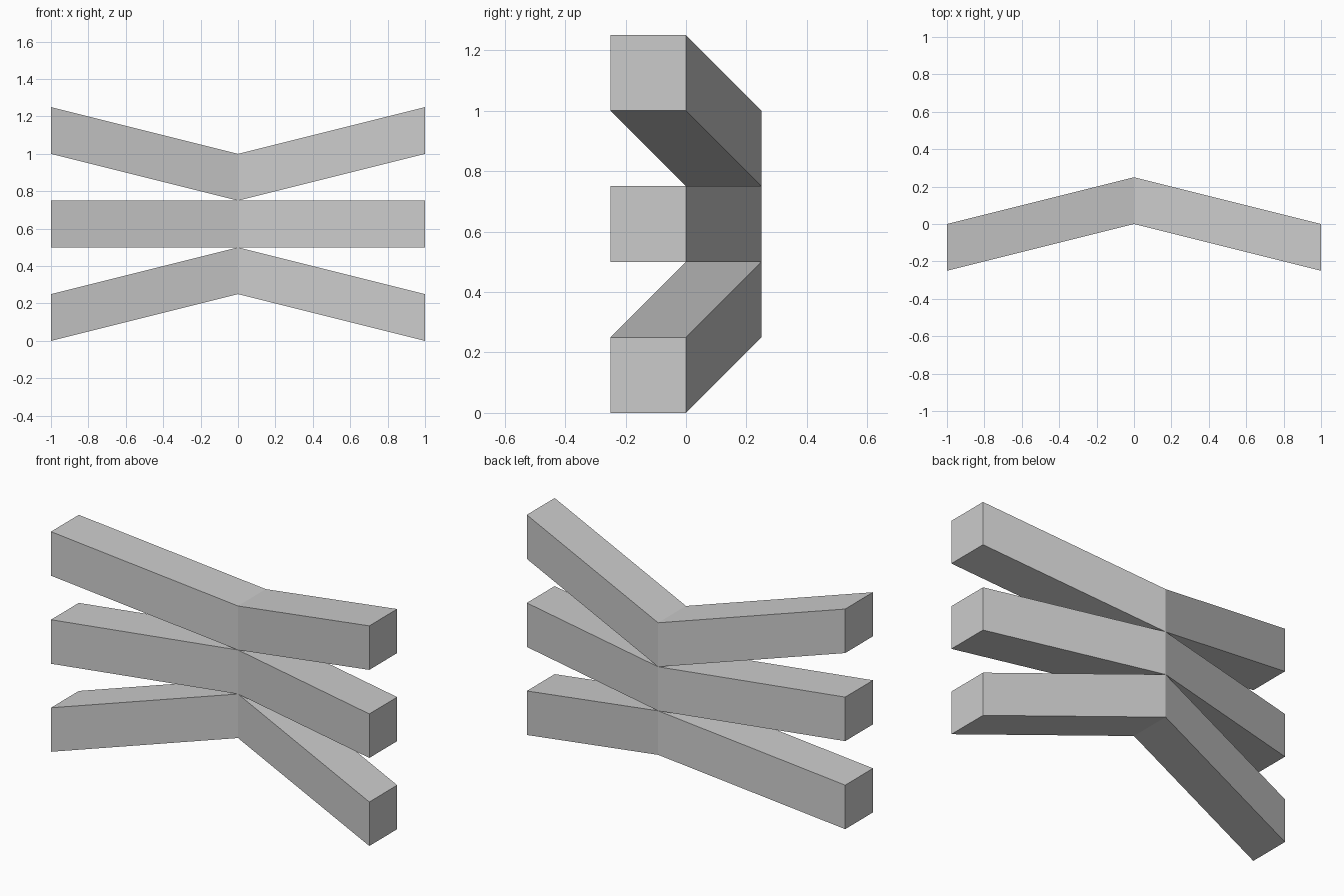
import bpy
import bmesh

if "Cube" in bpy.data.objects:
    bpy.data.objects.remove(bpy.data.objects["Cube"])

S = 0.25  # side of the square cross-section


def bent_bar(name, end_z, mid_z):
    """Square bar swept through three stations, bent at the middle."""
    bm = bmesh.new()
    rings = []
    for x, y, z in ((-1, -S, end_z), (0, 0, mid_z), (1, -S, end_z)):
        corners = ((0, 0), (S, 0), (S, S), (0, S))
        rings.append([bm.verts.new((x, y + dy, z + dz)) for dy, dz in corners])
    for a, b in zip(rings, rings[1:]):
        for i in range(4):
            j = (i + 1) % 4
            bm.faces.new((a[i], a[j], b[j], b[i]))
    bm.faces.new(rings[0])
    bm.faces.new(rings[-1])
    bmesh.ops.recalc_face_normals(bm, faces=bm.faces)
    mesh = bpy.data.meshes.new(name)
    bm.to_mesh(mesh)
    bm.free()
    bpy.context.collection.objects.link(bpy.data.objects.new(name, mesh))


# Three stacked bars meeting at the centre and fanning out at the ends
bent_bar("lower_bar", 0.0, 0.25)
bent_bar("middle_bar", 0.5, 0.5)
bent_bar("upper_bar", 1.0, 0.75)
